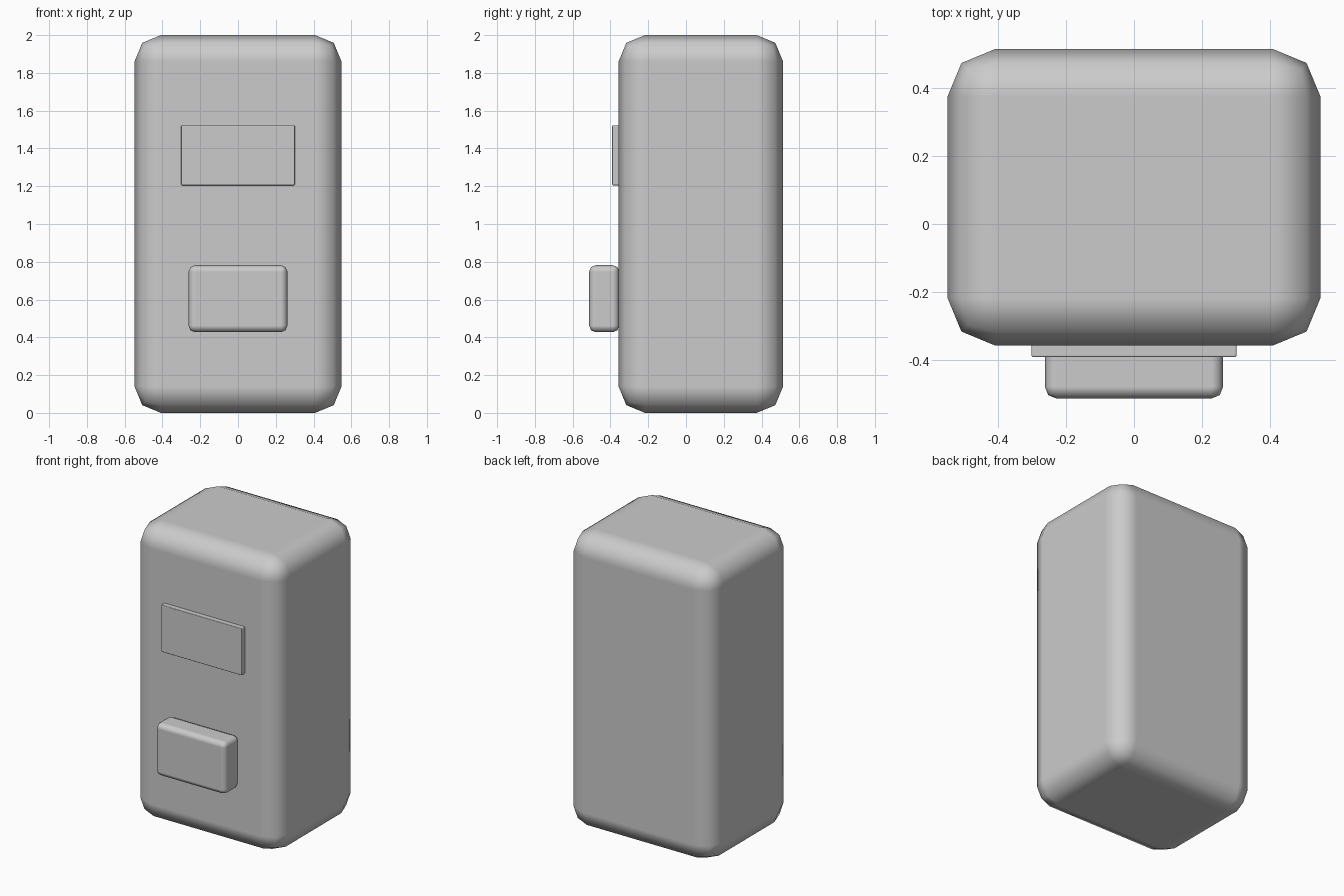
import bpy

if "Cube" in bpy.data.objects:
    bpy.data.objects.remove(bpy.data.objects["Cube"])


def rounded_box(name, lo, hi, width, segments):
    """Box between two corners with rounded edges and flat-looking faces."""
    size = [b - a for a, b in zip(lo, hi)]
    centre = [(a + b) / 2 for a, b in zip(lo, hi)]
    bpy.ops.mesh.primitive_cube_add(size=1, location=centre)
    ob = bpy.context.object
    ob.name = name
    ob.scale = size
    bpy.ops.object.transform_apply(location=False, rotation=False, scale=True)
    bpy.ops.object.shade_smooth()
    bevel = ob.modifiers.new("Rounded edges", 'BEVEL')
    bevel.width = width
    bevel.segments = segments
    bevel.limit_method = 'NONE'
    bevel.harden_normals = True
    return ob


# Main cabinet
rounded_box("cabinet", (-0.548, -0.357, 0), (0.548, 0.514, 2), 0.14, 2)

# Thin display panel on the upper front
rounded_box("display_panel", (-0.301, -0.391, 1.205), (0.301, -0.351, 1.522), 0.005, 2)

# Dispensing tray on the lower front
rounded_box("front_tray", (-0.262, -0.513, 0.427), (0.262, -0.353, 0.782), 0.035, 2)
